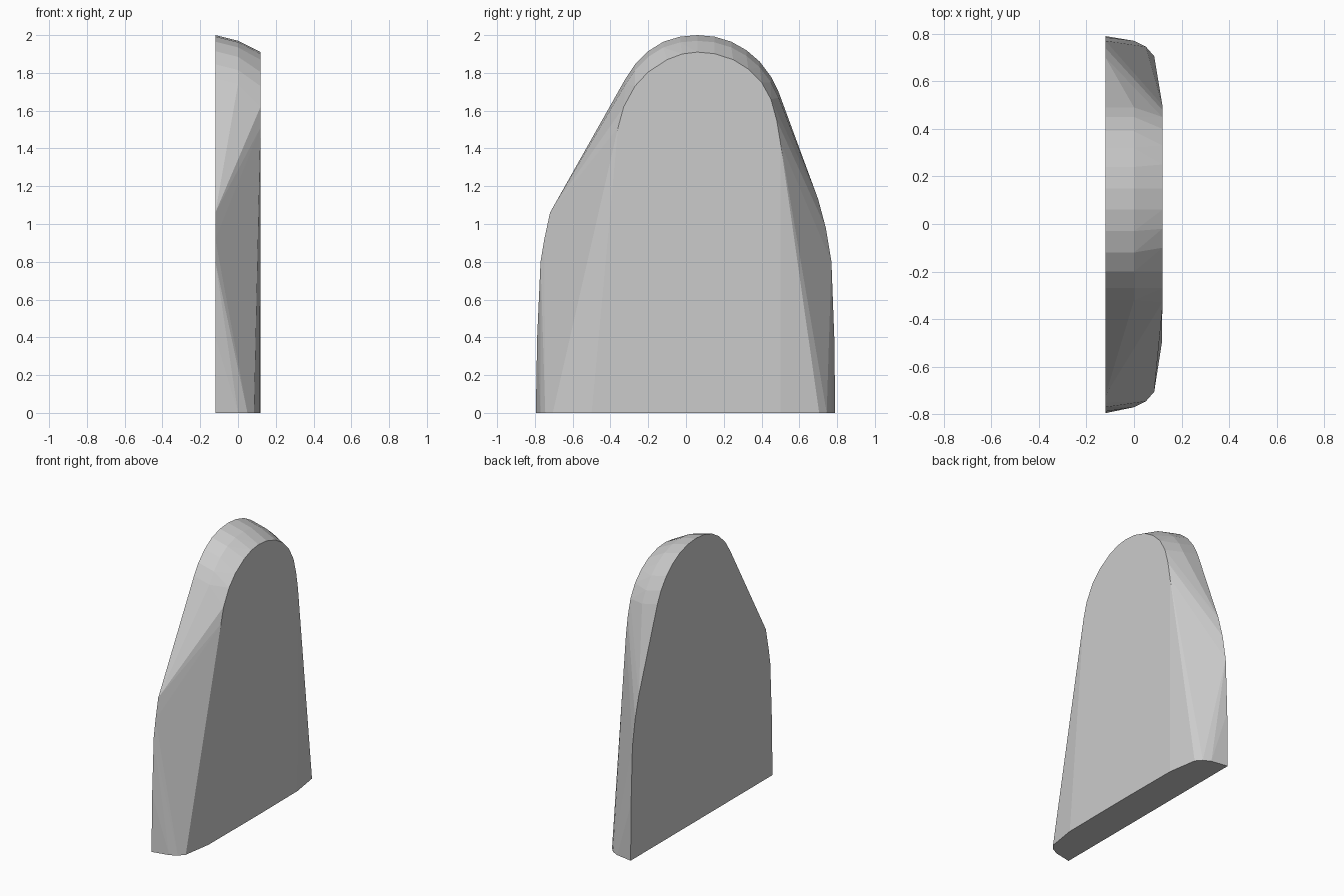
import bpy
import bmesh

cube = bpy.data.objects.get("Cube")
if cube:
    bpy.data.objects.remove(cube, do_unlink=True)

# Single grey material
grey = bpy.data.materials.new("light_grey")
grey.use_nodes = True
colour = (0.6, 0.6, 0.6, 1)
grey.diffuse_color = colour
grey.node_tree.nodes["Principled BSDF"].inputs["Base Color"].default_value = colour

# Large flat side outline (y, z): flared shoulders, then the rounded crown
shoulders = [(-.795, 0), (-.788, .4), (-.77, .8), (-.75, .92), (-.72, 1.06),
             (.70, 1.13), (.74, .98), (.77, .8), (.785, .4), (.79, 0)]
crown = [(-.32, 1.77), (-.27, 1.845), (-.2, 1.915), (-.12, 1.965), (-.03, 1.992),
         (.06, 2), (.15, 1.992), (.24, 1.965), (.32, 1.92), (.39, 1.86),
         (.45, 1.78), (.49, 1.7)]

# Small flat side arch (y, z)
arch = [(-.36, 1.51), (-.33, 1.62), (-.27, 1.73), (-.2, 1.805), (-.1, 1.87),
        (-.02, 1.9), (.06, 1.91), (.15, 1.902), (.25, 1.87), (.33, 1.82),
        (.4, 1.75), (.45, 1.66), (.48, 1.55), (.5, 1.43)]

# Half of the rounded base section (x, y), mirrored front to back
base = [(0, .77), (.05, .745), (.085, .705), (.117, .5)]

points = [(-.12, y, z) for y, z in shoulders + crown]
points += [(0, y, z - .03) for y, z in crown]
points += [(.119, y, z) for y, z in arch]
points += [(x, side * y, 0) for x, y in base for side in (-1, 1)]
points.append((.12, .05, 0))

# Wrap the outlines in one convex body
bm = bmesh.new()
for p in points:
    bm.verts.new(p)
hull = bmesh.ops.convex_hull(bm, input=bm.verts)
spare = set(hull["geom_interior"]) | set(hull["geom_unused"])
bmesh.ops.delete(bm, geom=[g for g in spare if isinstance(g, bmesh.types.BMVert)],
                 context="VERTS")
bmesh.ops.dissolve_limit(bm, angle_limit=0.005, verts=bm.verts, edges=bm.edges)
bmesh.ops.recalc_face_normals(bm, faces=bm.faces)

mesh = bpy.data.meshes.new("rounded_slab")
bm.to_mesh(mesh)
bm.free()
mesh.materials.append(grey)
slab = bpy.data.objects.new("rounded_slab", mesh)
bpy.context.collection.objects.link(slab)
